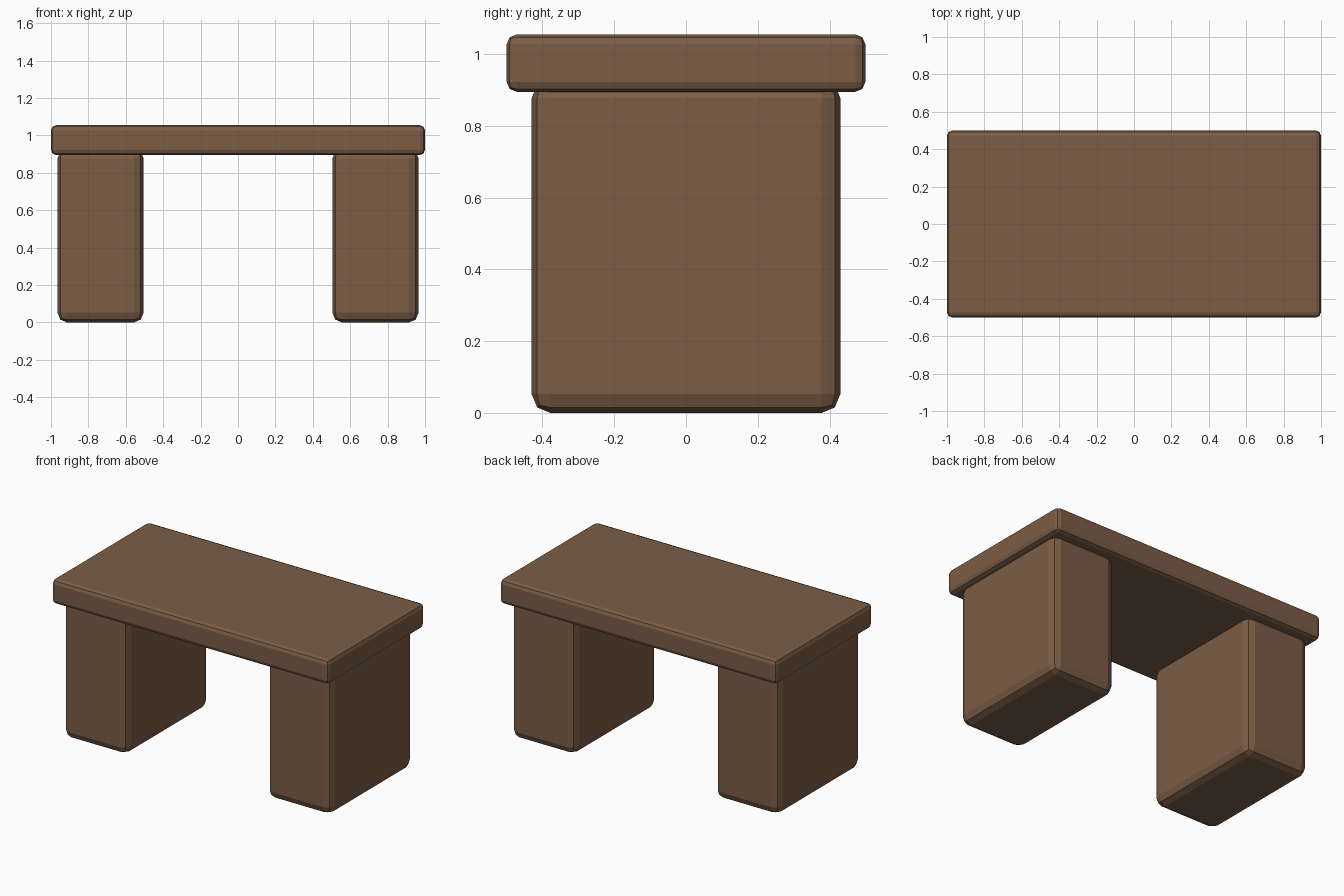
import bpy
import bmesh
from mathutils import Vector

default_cube = bpy.data.objects.get("Cube")
if default_cube:
    bpy.data.objects.remove(default_cube, do_unlink=True)

# Single wood colour
wood = bpy.data.materials.new("brown_wood")
wood.use_nodes = True
colour = (0.20, 0.11, 0.061, 1.0)
wood.diffuse_color = colour
wood.node_tree.nodes["Principled BSDF"].inputs["Base Color"].default_value = colour


def rounded_block(name, low, high, bevel):
    """Box between two corners with flat-shaded, two-step rounded edges."""
    low, high = Vector(low), Vector(high)
    size = high - low
    bm = bmesh.new()
    bmesh.ops.create_cube(bm, size=1)
    bmesh.ops.scale(bm, vec=size, verts=bm.verts)
    mesh = bpy.data.meshes.new(name)
    bm.to_mesh(mesh)
    bm.free()
    mesh.materials.append(wood)
    obj = bpy.data.objects.new(name, mesh)
    obj.location = (low + high) / 2
    bpy.context.collection.objects.link(obj)
    mod = obj.modifiers.new("rounded_edges", 'BEVEL')
    mod.width = bevel
    mod.segments = 2
    return obj


# Slab on top
rounded_block("table_top", (-1, -0.5, 0.895), (1, 0.5, 1.055), 0.028)

# Two block legs, their upper ends sunk into the slab
for side, centre in (("left", 0.735), ("right", -0.735)):
    rounded_block(side + "_leg", (centre - 0.23, -0.43, 0),
                  (centre + 0.23, 0.43, 0.93), 0.052)
